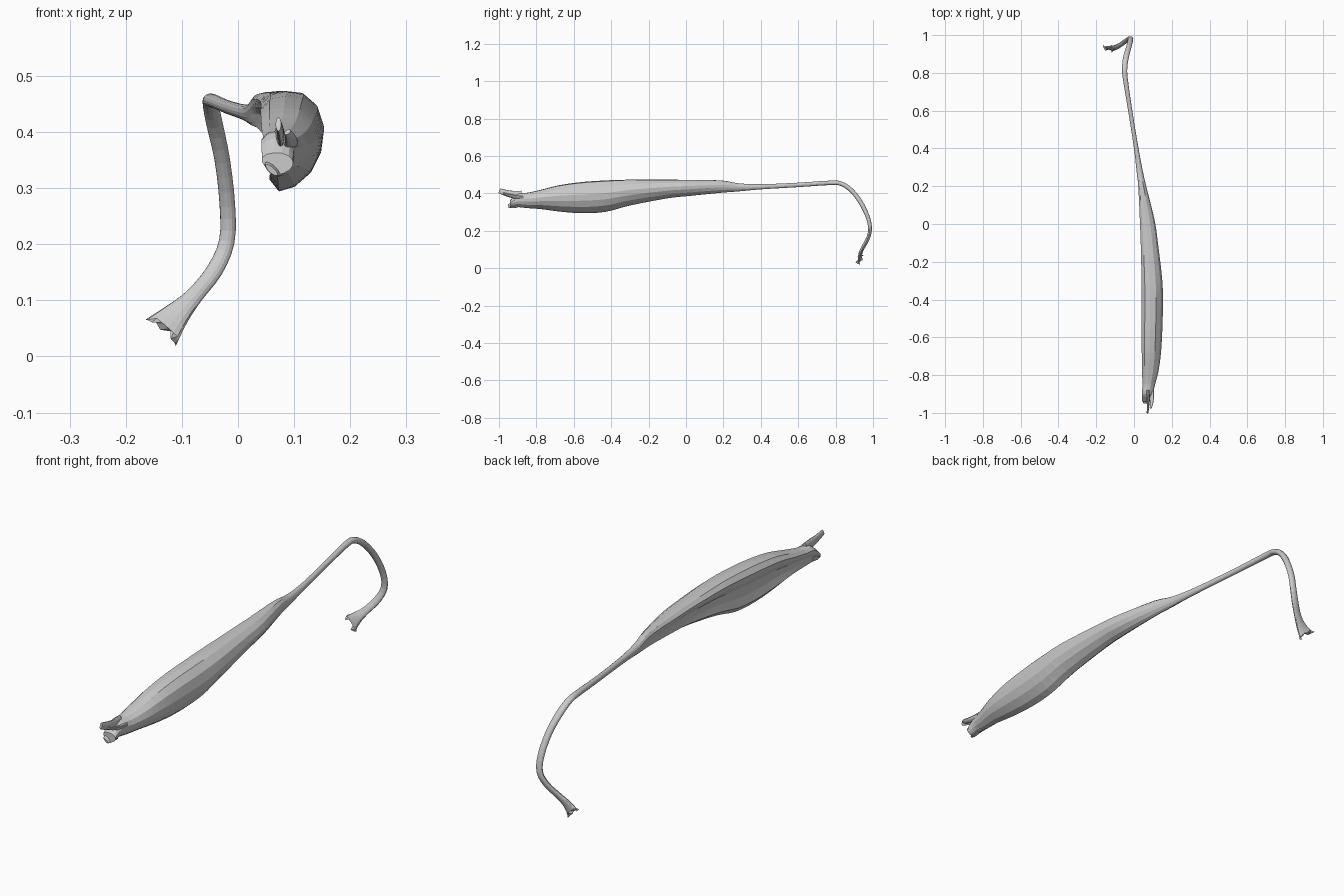
import bpy, bmesh, math
from mathutils import Vector

if "Cube" in bpy.data.objects:
    bpy.data.objects.remove(bpy.data.objects["Cube"])

# Kidney cross-section in a unit box, clockwise from the top (hollow on the -x side)
KIDNEY = [(-.2, 1), (.35, .95), (.8, .65), (1, .2), (.92, -.2), (.62, -.6),
          (.1, -.9), (-.4, -1), (-.7, -.75), (-.55, -.35), (-.55, .1),
          (-.85, .42), (-1, .72), (-.7, .95)]
N = len(KIDNEY)
ROUND = [(math.cos(math.radians(101) - math.tau * i / N),
          math.sin(math.radians(101) - math.tau * i / N)) for i in range(N)]


def smooth(stations, steps):
    """Catmull-Rom resampling of the stations."""
    p = [Vector(s) for s in stations]
    p = [2 * p[0] - p[1]] + p + [2 * p[-1] - p[-2]]
    out = []
    for i in range(1, len(p) - 2):
        a, b, c, d = p[i - 1:i + 3]
        for k in range(steps):
            t = k / steps
            out.append(0.5 * (2 * b + (c - a) * t + (2 * a - 5 * b + 4 * c - d) * t * t
                              + (3 * b - a - 3 * c + d) * t ** 3))
    return out + [p[-2]]


def make_rings(stations, steps):
    """Stations are x, y, z, half width, half height, kidney amount."""
    st = smooth(stations, steps)
    pos = [Vector(s[:3]) for s in st]
    u, last, rings = Vector((1, 0, 0)), Vector((0, 1, 0)), []
    for i, s in enumerate(st):
        tan = (pos[min(i + 1, len(pos) - 1)] - pos[max(i - 1, 0)]).normalized()
        if s[5] > 0.3:
            tan = Vector((0, 1, 0))
        u = last.rotation_difference(tan) @ u
        v = u.cross(tan)
        last = tan
        k = min(max(s[5], 0), 1)
        rings.append([pos[i] + u * s[3] * (a[0] * k + b[0] * (1 - k))
                      + v * s[4] * (a[1] * k + b[1] * (1 - k))
                      for a, b in zip(KIDNEY, ROUND)])
    return rings


def loft(name, rings, caps=(True, True)):
    bm = bmesh.new()
    vs = [[bm.verts.new(p) for p in r] for r in rings]
    for r, q in zip(vs, vs[1:]):
        for i in range(N):
            bm.faces.new((r[i], r[(i + 1) % N], q[(i + 1) % N], q[i]))
    for use, ring in zip(caps, (vs[0], vs[-1])):
        if use:
            bm.faces.new(ring)
    bmesh.ops.recalc_face_normals(bm, faces=bm.faces)
    bmesh.ops.triangulate(bm, faces=bm.faces)
    me = bpy.data.meshes.new(name)
    bm.to_mesh(me)
    bm.free()
    ob = bpy.data.objects.new(name, me)
    bpy.context.collection.objects.link(ob)
    return ob


belly = [(.070, -.94, .343, .029, .020, .4), (.071, -.90, .362, .031, .036, .6),
         (.078, -.85, .362, .034, .041, .8), (.086, -.78, .367, .044, .051, .9),
         (.092, -.68, .373, .051, .070, 1), (.095, -.56, .377, .055, .083, 1),
         (.097, -.43, .385, .056, .084, 1), (.095, -.30, .404, .055, .069, 1),
         (.081, -.10, .423, .046, .050, .9), (.070, .02, .429, .040, .043, .8),
         (.045, .19, .436, .023, .033, .6), (.030, .28, .432, .017, .022, .3)]
tendon = [(.012, .40, .435, .012, .014, 0), (-.020, .60, .445, .011, .012, 0),
          (-.046, .77, .456, .013, .012, 0), (-.049, .83, .451, .014, .012, 0),
          (-.042, .885, .415, .015, .012, 0), (-.028, .935, .350, .014, .012, 0),
          (-.019, .973, .270, .014, .011, 0), (-.020, .984, .205, .014, .010, 0),
          (-.042, .970, .153, .015, .010, 0), (-.078, .945, .108, .016, .010, 0),
          (-.108, .932, .076, .024, .010, 0), (-.138, .930, .042, .037, .009, 0)]

STEPS = 3
rings = make_rings(belly + tendon, STEPS)

# Ragged, forked end of the tendon: notch the middle of the last ring
centre = sum(rings[-1], Vector()) / N
back = Vector((.8, 0, .6))
for i, p in enumerate(rings[-1]):
    mid = 1 - abs(ROUND[i][0])
    p += back * (.022 * mid if i % 3 else .004)
    p.y += .012 * math.sin(i * 1.9)

seam = len(belly) * STEPS
loft("muscle_belly", rings[:seam + 1], (True, False))
loft("tendon", rings[seam:], (False, True))

# Torn strips at the front end of the muscle
strips = {
    "upper_strip": [(.074, -.88, .390, .024, .010, 0), (.076, -.92, .393, .020, .007, 0),
                    (.075, -.96, .401, .017, .006, 0), (.072, -.998, .414, .013, .005, 0)],
    "side_strip": [(.092, -.87, .375, .010, .016, 0), (.094, -.91, .380, .008, .014, 0),
                   (.093, -.95, .390, .006, .010, 0), (.088, -.975, .400, .004, .006, 0)],
    "lower_strip": [(.064, -.90, .340, .022, .010, 0), (.062, -.93, .335, .020, .008, 0),
                    (.060, -.95, .332, .014, .005, 0)],
}
for name, stations in strips.items():
    loft(name, make_rings(stations, 2))
